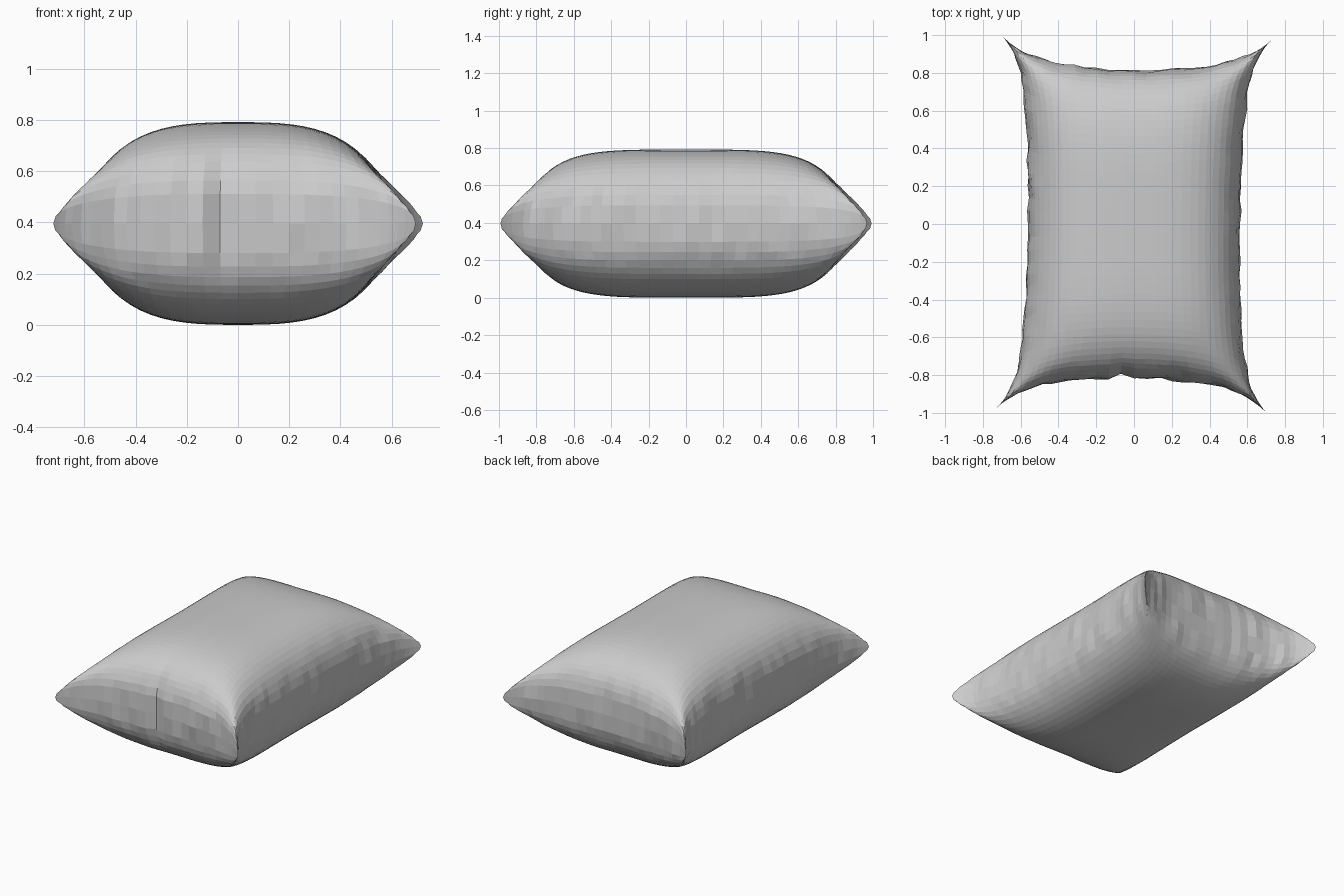
import bpy, bmesh, math
from mathutils import Vector, noise

if "Cube" in bpy.data.objects:
    bpy.data.objects.remove(bpy.data.objects["Cube"])

NX, NY = 32, 44      # cloth cells across and along
HALF = 0.396         # half thickness


def ease(s):
    # crowds rows of cells toward the seam
    return math.copysign(1 - (1 - min(abs(s), 1)) ** 1.6, s)


def dome(a, p, q):
    return max(0.0, 1 - abs(a) ** p) ** q


def cushion_point(s, t, side):
    u, v = ease(s), ease(t)
    # concave seam outline pulled out to four slightly skewed corners
    ex = 0.562 + 0.05 * v ** 2 + 0.103 * v ** 8
    ey = 0.815 + 0.085 * u ** 2 + 0.087 * u ** 6
    x = u * ex * (1 + 0.02 * u * v)
    y = v * ey * (1 - 0.012 * u * v)
    h = HALF * dome(u, 3, 0.42) * dome(v, 4.2, 0.35)
    # gathered wrinkles around the side walls
    n = noise.noise(Vector((x * 11, y * 11, side * h * 5)))
    n += 0.6 * noise.noise(Vector((x * 27, y * 27, side * h * 9 + 4)))
    mid = (1 - u ** 8) + (1 - v ** 8)
    x += math.copysign(0.014, u) * n * abs(u) ** 12 * min(mid, 1)
    y += math.copysign(0.014, v) * n * abs(v) ** 12 * min(mid, 1)
    # pinched crease in the front wall
    if v < 0:
        y += 0.02 * math.exp(-((x + 0.07) / 0.03) ** 2) * abs(v) ** 10
    return Vector((x, y, HALF + side * h))


# Two cloth panels joined along the seam
bm = bmesh.new()
for side in (1, -1):
    verts = bmesh.ops.create_grid(bm, x_segments=NX, y_segments=NY, size=1)["verts"]
    for vert in verts:
        vert.co = cushion_point(vert.co.x, vert.co.y, side)
bmesh.ops.remove_doubles(bm, verts=bm.verts, dist=0.0005)
bmesh.ops.recalc_face_normals(bm, faces=bm.faces)

mesh = bpy.data.meshes.new("pillow")
bm.to_mesh(mesh)
bm.free()
pillow = bpy.data.objects.new("pillow", mesh)
bpy.context.collection.objects.link(pillow)
